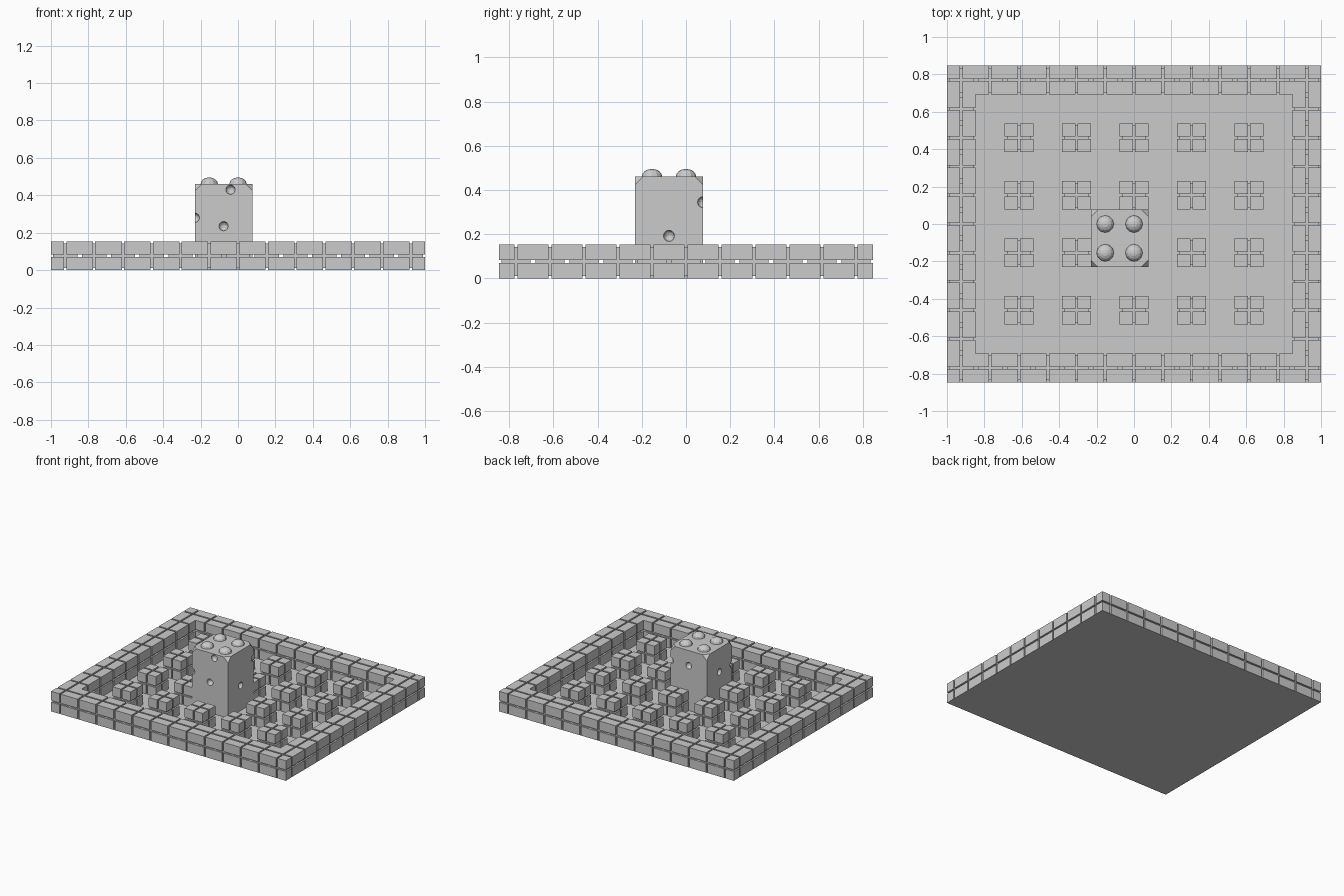
import bpy, bmesh
from mathutils import Matrix, Vector
from itertools import product

if "Cube" in bpy.data.objects:
    bpy.data.objects.remove(bpy.data.objects["Cube"])

C = 2 / 13           # grid cell: the arena is 13 x 11 cells
NX, NY = 13, 11
GAP, DEPTH = 0.012, 0.012   # groove width and depth on the blocks


def add_box(bm, centre, size):
    m = Matrix.Translation(centre) @ Matrix.Diagonal((*size, 1))
    return bmesh.ops.create_cube(bm, size=1, matrix=m)["verts"]


def add_ball(bm, centre, radii):
    m = Matrix.Translation(centre) @ Matrix.Diagonal((*radii, 1))
    bmesh.ops.create_uvsphere(bm, u_segments=12, v_segments=8, radius=1, matrix=m)


def to_mesh(bm, name):
    me = bpy.data.meshes.new(name)
    bm.to_mesh(me)
    bm.free()
    return me


def place(name, me, loc=(0, 0, 0)):
    ob = bpy.data.objects.new(name, me)
    ob.location = loc
    bpy.context.collection.objects.link(ob)
    return ob


# floor sheet under the whole arena
bm = bmesh.new()
bmesh.ops.create_grid(bm, x_segments=1, y_segments=1, size=0.5,
                      matrix=Matrix.Diagonal((NX * C, NY * C, 1, 1)))
place("floor", to_mesh(bm, "floor"))

# grooved stone block: eight small cubes around an inset core
bm = bmesh.new()
o = (C + GAP) / 4
for s in product((-1, 1), repeat=3):
    add_box(bm, Vector(s) * o, [(C - GAP) / 2] * 3)
add_box(bm, (0, 0, 0), [C - 2 * DEPTH] * 3)
block = to_mesh(bm, "stone_block")

# border wall and the regular grid of pillars
for i, j in product(range(NX), range(NY)):
    border = i in (0, NX - 1) or j in (0, NY - 1)
    pillar = i % 2 == 0 and j % 2 == 0
    if border or pillar:
        loc = ((i - NX // 2) * C, (j - NY // 2) * C, C / 2)
        place("wall_block" if border else "pillar_block", block, loc)

# tower: two cells square, three high, with clipped top corners
lo, hi, top = -1.5 * C, 0.5 * C, 3 * C
mid = -0.5 * C
bm = bmesh.new()
verts = add_box(bm, (mid, mid, top / 2), (2 * C, 2 * C, top))
bmesh.ops.bevel(bm, geom=[v for v in verts if v.co.z > top / 2], offset=0.038,
                segments=1, affect='VERTICES')
tower = place("tower", to_mesh(bm, "tower"))

# round dents in the tower sides and on two upright edges
bm = bmesh.new()
for p in [(-0.04, lo, 0.43), (mid, lo, 0.235), (hi, mid, 0.193),
          (mid, hi, 0.345), (lo, mid, 0.28),
          (hi, hi, 0.345), (lo, lo, 0.28)]:
    add_ball(bm, p, [0.025] * 3)
dents = place("dent_cutter", to_mesh(bm, "dent_cutter"))
dents.hide_render = True
dents.hide_set(True)
cut = tower.modifiers.new("dents", 'BOOLEAN')
cut.operation = 'DIFFERENCE'
cut.solver = 'EXACT'
cut.object = dents

# four domed studs on top of the tower
bm = bmesh.new()
for x, y in product((-C, 0), repeat=2):
    add_ball(bm, (x, y, top), (0.046, 0.046, 0.034))
place("studs", to_mesh(bm, "studs"))
